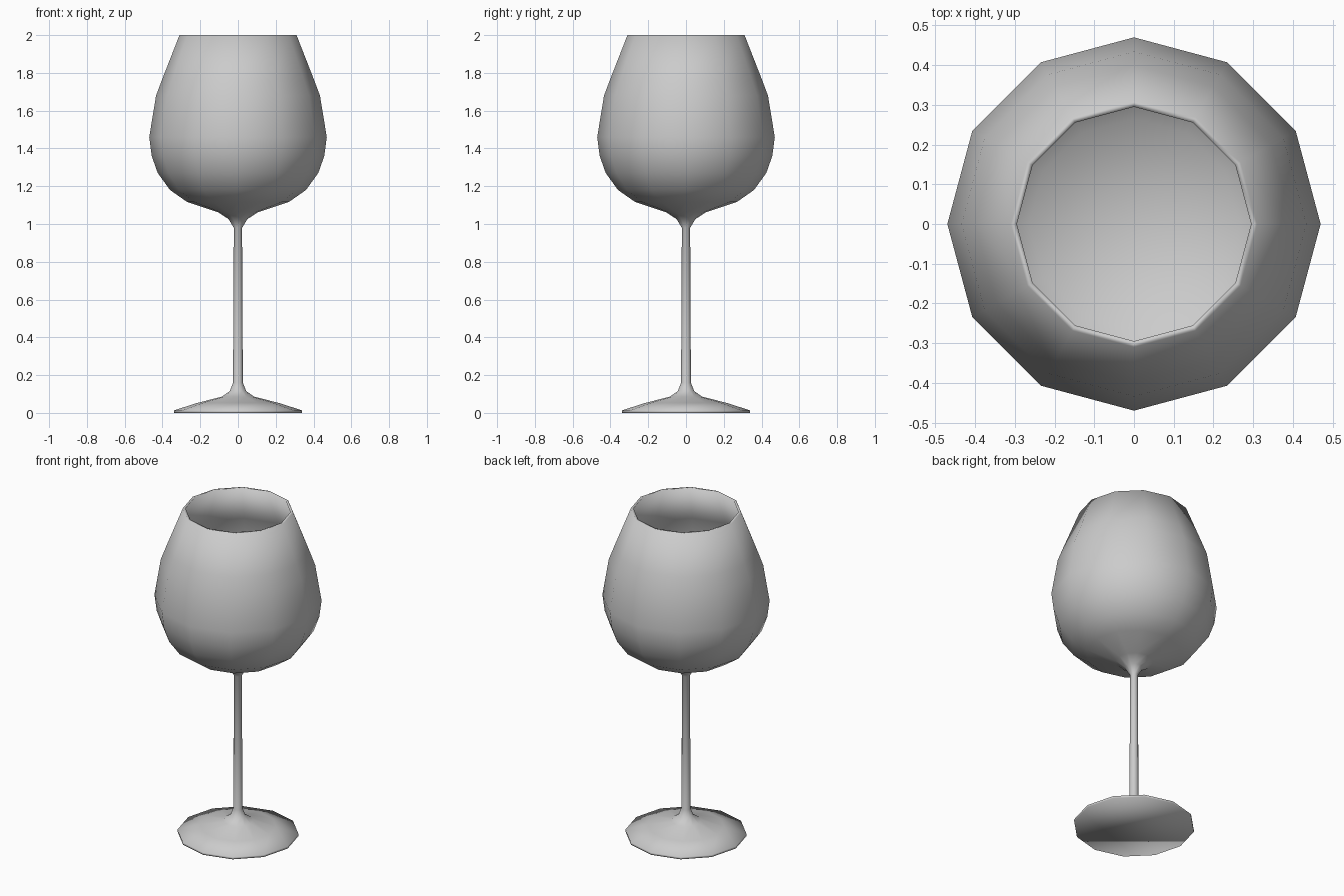
import bpy, bmesh
from math import cos, sin, tau

if "Cube" in bpy.data.objects:
    bpy.data.objects.remove(bpy.data.objects["Cube"])

SIDES = 12

# Profile (radius, height): foot, stem, outer bowl, rim, inner bowl
foot = [(0.34, 0.0), (0.34, 0.013), (0.215, 0.053), (0.085, 0.086), (0.043, 0.116)]
stem = [(0.026, 0.16), (0.022, 0.98)]
outer_bowl = [(0.05, 1.026), (0.107, 1.063), (0.27, 1.117), (0.36, 1.18),
              (0.425, 1.27), (0.457, 1.36), (0.47, 1.46), (0.434, 1.68),
              (0.40, 1.77), (0.31, 2.0)]
inner_bowl = [(0.295, 2.0), (0.388, 1.77), (0.422, 1.68), (0.458, 1.46),
              (0.445, 1.363), (0.414, 1.277), (0.352, 1.19), (0.265, 1.129),
              (0.105, 1.076)]


def lathe(name, profile):
    """Revolve the profile around z and close both ends with a flat cap."""
    bm = bmesh.new()
    rings = [[bm.verts.new((r * cos(tau * i / SIDES), r * sin(tau * i / SIDES), z))
              for i in range(SIDES)] for r, z in profile]
    for low, high in zip(rings, rings[1:]):
        for i in range(SIDES):
            j = (i + 1) % SIDES
            bm.faces.new((low[i], low[j], high[j], high[i]))
    bm.faces.new(rings[0][::-1])
    bm.faces.new(rings[-1])
    bmesh.ops.recalc_face_normals(bm, faces=bm.faces)
    for f in bm.faces:
        f.smooth = True
    mesh = bpy.data.meshes.new(name)
    bm.to_mesh(mesh)
    bm.free()
    obj = bpy.data.objects.new(name, mesh)
    bpy.context.collection.objects.link(obj)
    return obj


# One continuous smooth glass
lathe("wine_glass", foot + stem + outer_bowl + inner_bowl)
